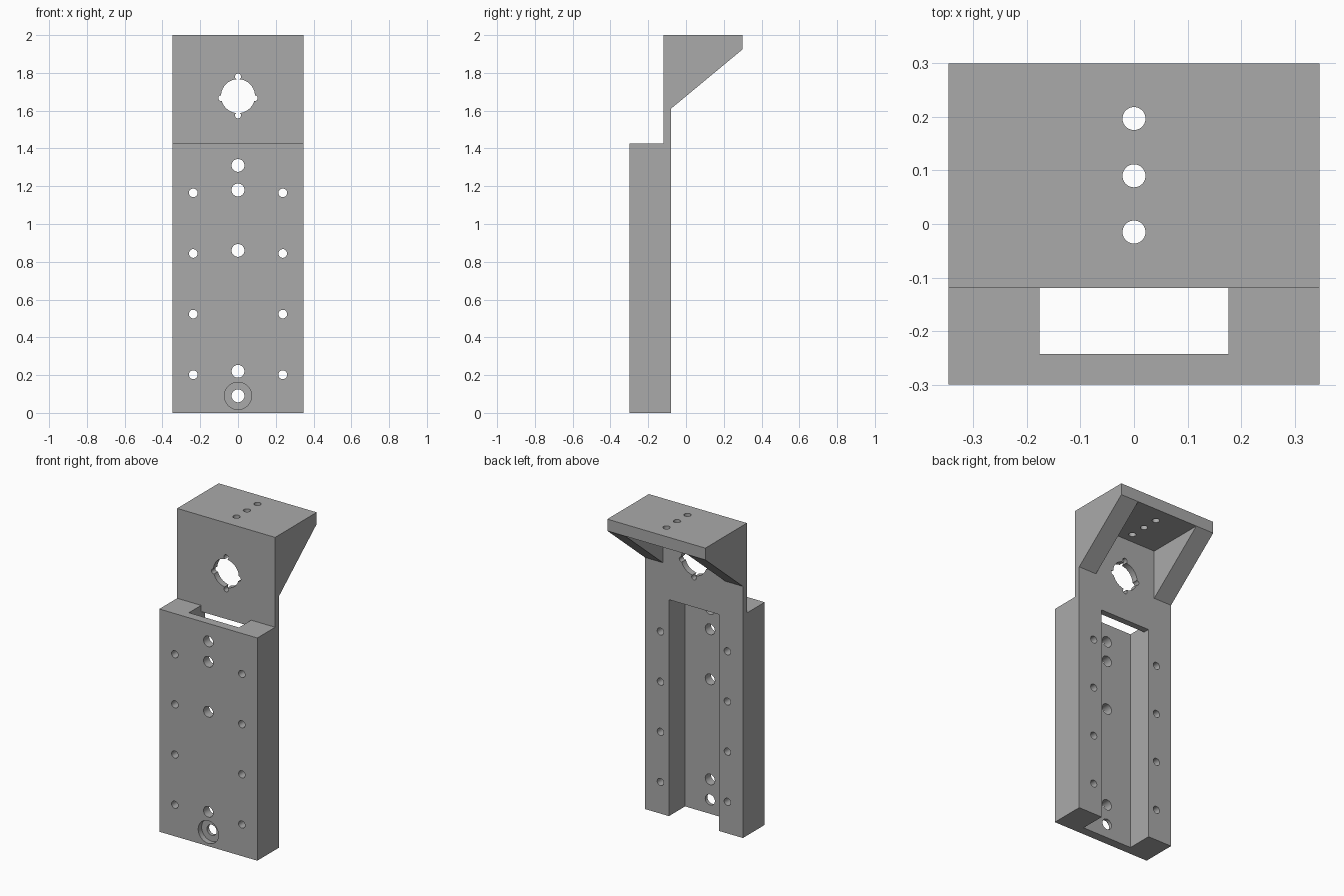
import bpy
import bmesh
from math import radians
from mathutils import Matrix, Vector

cube = bpy.data.objects.get("Cube")
if cube:
    bpy.data.objects.remove(cube, do_unlink=True)

grey = bpy.data.materials.new("machined grey")
grey.use_nodes = True
grey.diffuse_color = (0.4, 0.4, 0.4, 1)
grey.node_tree.nodes["Principled BSDF"].inputs["Base Color"].default_value = (0.4, 0.4, 0.4, 1)


def finish(bm, name):
    bmesh.ops.recalc_face_normals(bm, faces=bm.faces)
    mesh = bpy.data.meshes.new(name)
    bm.to_mesh(mesh)
    bm.free()
    mesh.materials.append(grey)
    obj = bpy.data.objects.new(name, mesh)
    bpy.context.collection.objects.link(obj)
    return obj


def extrude_x(name, profile, half_width):
    """Closed (y, z) profile extruded symmetrically along x."""
    bm = bmesh.new()
    face = bm.faces.new([bm.verts.new((-half_width, y, z)) for y, z in profile])
    geom = bmesh.ops.extrude_face_region(bm, geom=[face])["geom"]
    verts = [v for v in geom if isinstance(v, bmesh.types.BMVert)]
    bmesh.ops.translate(bm, verts=verts, vec=(2 * half_width, 0, 0))
    return finish(bm, name)


def drill(name, centre, radius, depth, axis):
    """Round cutter along the given axis."""
    bm = bmesh.new()
    turn = Vector((0, 0, 1)).rotation_difference(Vector(axis)).to_matrix().to_4x4()
    bmesh.ops.create_cone(bm, cap_ends=True, segments=40, radius1=radius, radius2=radius,
                          depth=depth, matrix=Matrix.Translation(centre) @ turn)
    return finish(bm, name)


def front_hole(name, x, z, radius, y=-0.2, depth=0.6):
    return drill(name, (x, y, z), radius, depth, (0, 1, 0))


# Body silhouette: thick lower block, thin upright plate, top shelf with sloping gussets
FRONT, PLATE, BACK, STEP = -0.3, -0.12, -0.08, 1.425
body = extrude_x("mounting_bracket", [
    (FRONT, 0), (BACK, 0), (BACK, 1.61), (0.3, 1.925), (0.3, 2), (PLATE, 2),
    (PLATE, STEP), (FRONT, STEP)], 0.347)

cutters = [
    # Channel up the back of the block, leaving through its top in front of the plate
    extrude_x("channel_cutter", [
        (-0.243, -0.1), (0, -0.1), (0, 1.385), (PLATE, 1.385),
        (PLATE, 1.5), (-0.243, 1.5)], 0.177),
    # Space between the two gussets under the shelf
    extrude_x("gusset_gap_cutter", [
        (BACK, 1.5), (0.5, 1.5), (0.5, 1.925), (BACK, 1.925)], 0.22),
    # Large bore in the plate
    front_hole("bore_cutter", 0, 1.677, 0.09),
    # Shallow recess round the lowest hole
    front_hole("recess_cutter", 0, 0.09, 0.072, FRONT, 0.07),
]

# Small lobes round the bore
for x, z in [(0, 1.78), (0, 1.575), (-0.088, 1.666), (0.088, 1.666)]:
    cutters.append(front_hole("lobe_cutter", x, z, 0.016))

# Centre line holes
for z in (0.09, 0.22, 0.86, 1.18, 1.31):
    cutters.append(front_hole("centre_hole_cutter", 0, z, 0.034))

# Rows of screw holes through both rails
for side in (-1, 1):
    for row in range(4):
        cutters.append(front_hole("rail_hole_cutter", side * 0.237, 0.202 + row * 0.321, 0.023))

# Shelf holes
for y in (-0.015, 0.09, 0.197):
    cutters.append(drill("shelf_hole_cutter", (0, y, 1.96), 0.0215, 0.2, (0, 0, 1)))

bpy.ops.object.select_all(action='DESELECT')
bpy.context.view_layer.objects.active = body
body.select_set(True)
for cutter in cutters:
    cutter.hide_render = True
    mod = body.modifiers.new("cut", 'BOOLEAN')
    mod.operation = 'DIFFERENCE'
    mod.solver = 'EXACT'
    mod.object = cutter
    bpy.ops.object.modifier_apply(modifier=mod.name)
for cutter in cutters:
    bpy.data.objects.remove(cutter, do_unlink=True)

bpy.ops.object.shade_smooth_by_angle(angle=radians(30))
